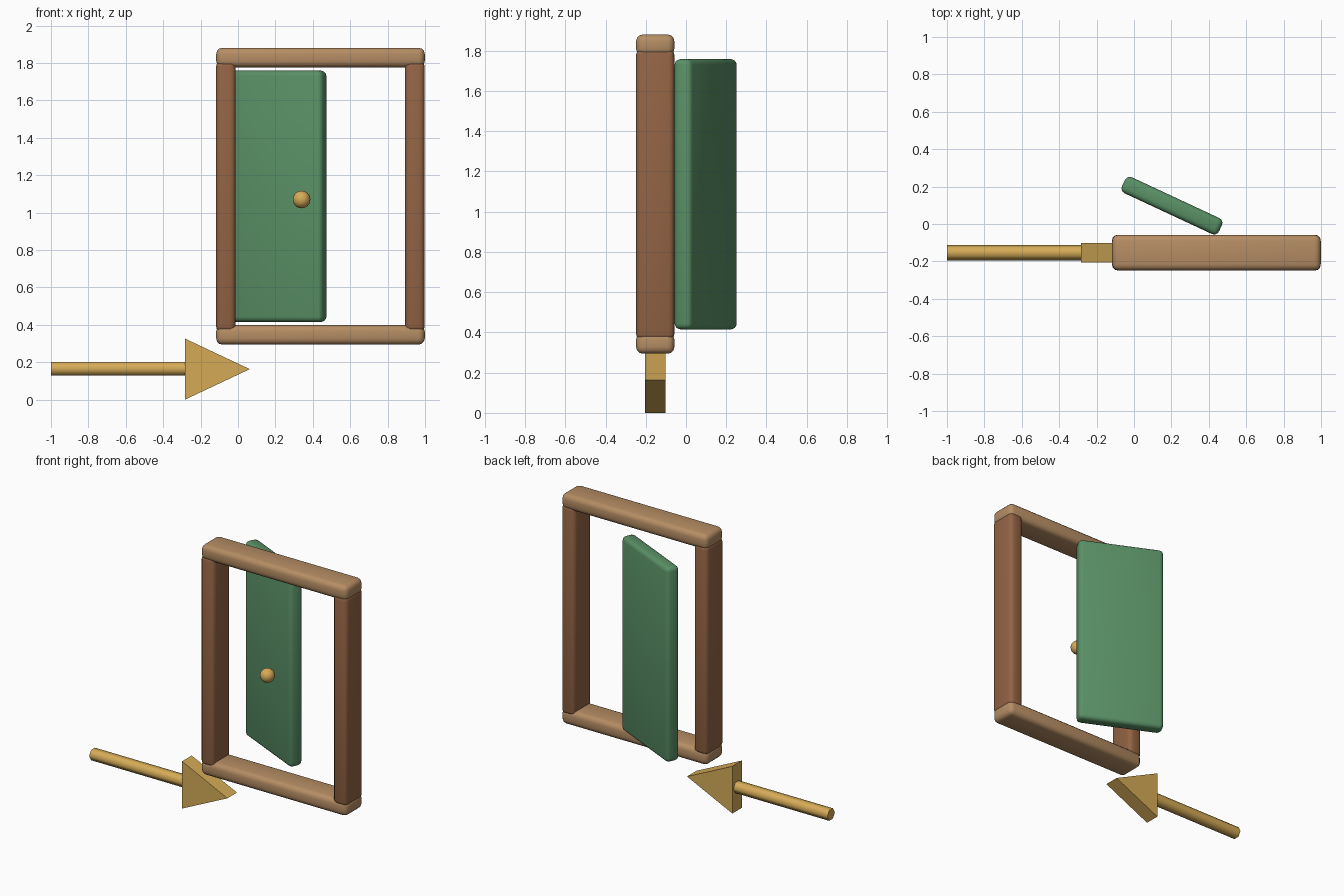
import bpy, bmesh, math

if "Cube" in bpy.data.objects:
    bpy.data.objects.remove(bpy.data.objects["Cube"])


def material(name, rgb):
    m = bpy.data.materials.new(name)
    m.diffuse_color = (*[(c / 255) ** 2.2 for c in rgb], 1)
    m.use_nodes = True
    m.node_tree.nodes["Principled BSDF"].inputs["Base Color"].default_value = m.diffuse_color
    return m


light_wood = material("light wood", (180, 140, 100))
dark_wood = material("dark wood", (146, 100, 70))
green = material("door green", (90, 143, 102))
gold = material("gold", (212, 170, 88))


def finish(ob, name, mat, angle=None):
    ob.name = name
    ob.data.materials.append(mat)
    if angle:
        bpy.ops.object.shade_smooth_by_angle(angle=math.radians(angle))
    return ob


def rounded_box(name, center, size, bevel, mat, turn=0):
    bpy.ops.mesh.primitive_cube_add(size=1, location=center)
    ob = bpy.context.object
    ob.scale = size
    bpy.ops.object.transform_apply(location=False, rotation=False, scale=True)
    mod = ob.modifiers.new("round edges", 'BEVEL')
    mod.width, mod.segments = bevel, 3
    bpy.ops.object.modifier_apply(modifier=mod.name)
    ob.rotation_euler.z = math.radians(turn)
    return finish(ob, name, mat, 40)


Y = -0.153  # depth of the frame and arrow

# Door frame: two rails and two posts
for name, z in (("bottom_rail", 0.346), ("top_rail", 1.829)):
    rounded_box(name, (0.441, Y, z), (1.115, 0.19, 0.104), 0.033, light_wood)
for name, x in (("left_post", -0.065), ("right_post", 0.946)):
    rounded_box(name, (x, Y, 1.086), (0.104, 0.19, 1.445), 0.028, dark_wood)

# Door leaf standing ajar behind the frame, with its round knob
rounded_box("door_leaf", (0.203, 0.098, 1.087), (0.572, 0.094, 1.343), 0.028,
            green, -25)
bpy.ops.mesh.primitive_uv_sphere_add(segments=20, ring_count=12, radius=0.047,
                                     location=(0.34, -0.165, 1.07))
finish(bpy.context.object, "door_knob", gold, 40)

# Arrow shaft: six-sided rod along x
bpy.ops.mesh.primitive_cylinder_add(vertices=6, radius=0.041, depth=0.73,
                                    location=(-0.635, Y, 0.165),
                                    rotation=(0, math.pi / 2, 0))
finish(bpy.context.object, "arrow_shaft", gold, 65)

# Arrow head: extruded triangle
bm = bmesh.new()
face = bm.faces.new([bm.verts.new((x, Y - 0.052, z)) for x, z in
                     ((-0.283, 0), (0.063, 0.163), (-0.283, 0.326))])
ext = bmesh.ops.extrude_face_region(bm, geom=[face])
for v in ext["geom"]:
    if isinstance(v, bmesh.types.BMVert):
        v.co.y += 0.104
bmesh.ops.recalc_face_normals(bm, faces=bm.faces)
mesh = bpy.data.meshes.new("arrow_head")
bm.to_mesh(mesh)
bm.free()
head = bpy.data.objects.new("arrow_head", mesh)
bpy.context.collection.objects.link(head)
finish(head, "arrow_head", gold)
